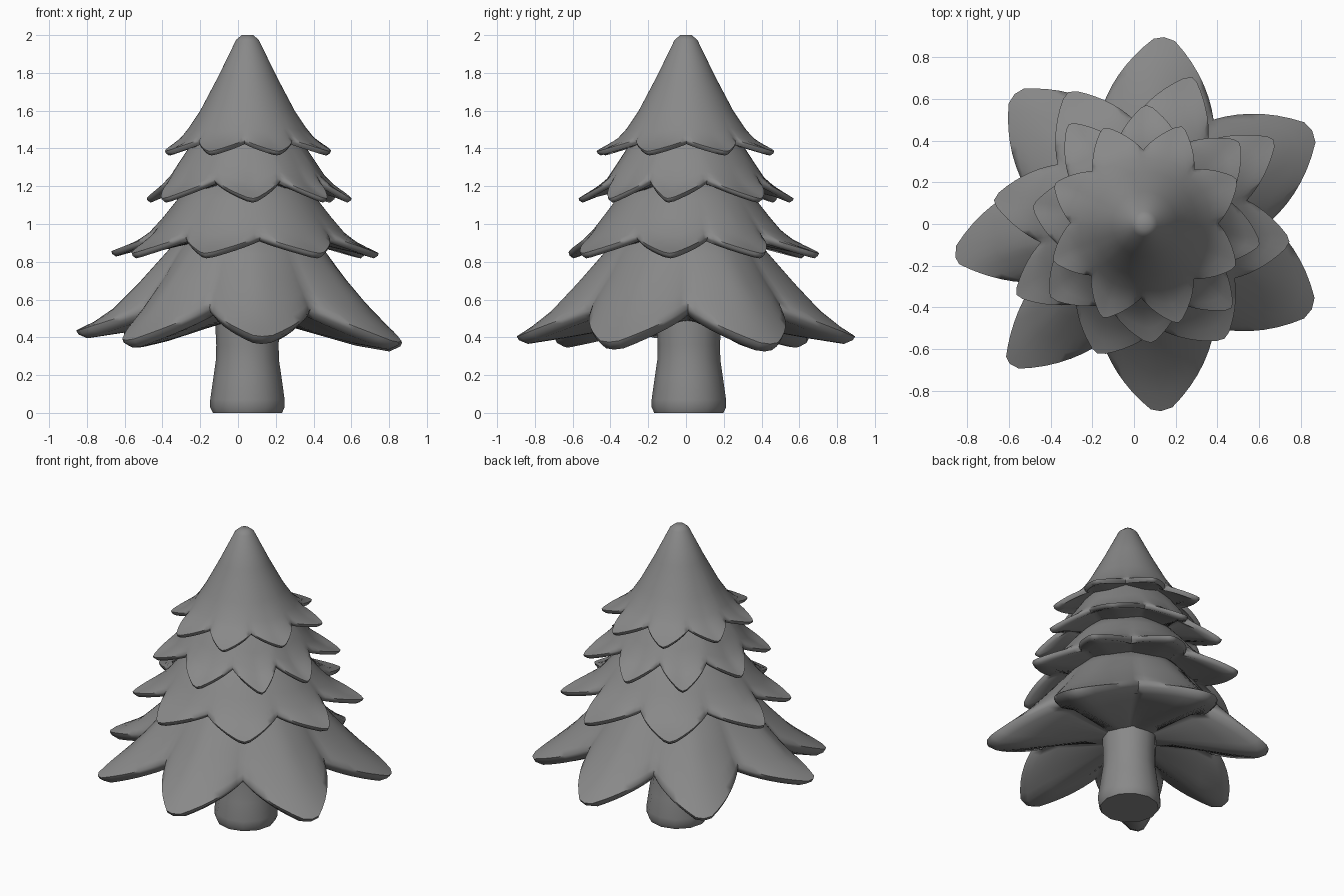
import bpy, bmesh, math

if "Cube" in bpy.data.objects:
    bpy.data.objects.remove(bpy.data.objects["Cube"])

CX, CY = 0.05, 0.0   # axis of the tree
grey = bpy.data.materials.new("dark_grey")
grey.diffuse_color = (0.25, 0.25, 0.25, 1)
grey.use_nodes = True
grey.node_tree.nodes["Principled BSDF"].inputs["Base Color"].default_value = grey.diffuse_color


def make_object(name, rings):
    """Skin closed rings (top to bottom) and cap both ends."""
    bm = bmesh.new()
    vs = [[bm.verts.new(p) for p in ring] for ring in rings]
    n = len(vs[0])
    for a, b in zip(vs, vs[1:]):
        for i in range(n):
            j = (i + 1) % n
            bm.faces.new((a[i], b[i], b[j], a[j]))
    bm.faces.new(vs[0])
    bm.faces.new(vs[-1][::-1])
    bmesh.ops.recalc_face_normals(bm, faces=bm.faces)
    me = bpy.data.meshes.new(name)
    bm.to_mesh(me)
    bm.free()
    me.materials.append(grey)
    ob = bpy.data.objects.new(name, me)
    bpy.context.collection.objects.link(ob)
    bpy.context.view_layer.objects.active = ob
    ob.select_set(True)
    bpy.ops.object.shade_smooth_by_angle(angle=math.radians(65))
    ob.select_set(False)
    return ob


def polar(a, r, z):
    return (CX + r * math.cos(a), CY + r * math.sin(a), z)


def tier(name, lobes, tip, valley, inner, lip, under, blunt, steps=8):
    """Skirt of pointed lobes; lobes = (angle, reach, tip lift), profiles = (r, z)."""
    samples = []   # angle, lobe weight, reach, lift
    n = len(lobes)
    for i, (a, reach, lift) in enumerate(lobes):
        prev = lobes[i - 1][0] - (360 if i == 0 else 0)
        nxt = lobes[(i + 1) % n][0] + (360 if i == n - 1 else 0)
        lo, hi = (prev + a) / 2, (a + nxt) / 2
        for k in range(2 * steps):
            t = k / steps if k <= steps else 2 - k / steps
            ang = lo + (a - lo) * t if k <= steps else hi + (a - hi) * t
            samples.append((math.radians(ang), min(1, t * blunt), reach, lift))
    last = len(tip) - 1
    rings = []
    for k in range(last + 1):
        ring = []
        f = (k / last) ** 2
        for a, w, reach, lift in samples:
            rt = tip[k][0] * (1 + (reach / tip[-1][0] - 1) * f)
            r = valley[k][0] * (1 - w) + rt * w
            z = valley[k][1] * (1 - w) + (tip[k][1] + lift * f) * w
            ring.append((a, r, z))
        rings.append(ring)
    edge = rings[-1]
    # rolled lip and underside
    rings.append([(a, r - lip[0] * 0.2, z - lip[1] * 0.5) for a, r, z in edge])
    rings.append([(a, r - lip[0], z - lip[1]) for a, r, z in edge])
    rings.append([(a, r * under[0], z - lip[1] + under[1]) for a, r, z in edge])
    rings.append([(a, inner[0], inner[1]) for a, r, z in edge])
    return make_object(name, [[polar(*p) for p in ring] for ring in rings])


# trunk
trunk = [(0.17, 0.55), (0.17, 0.46), (0.165, 0.36), (0.167, 0.28), (0.18, 0.19),
         (0.197, 0.07), (0.197, 0.03), (0.183, 0.0)]
make_object("trunk", [[(CX + r * math.cos(i * math.pi / 6),
                        0.015 + r * math.sin(i * math.pi / 6), z)
                       for i in range(12)] for r, z in trunk])

# bottom branches: seven large petals
tier("bottom_branches",
     [(-170, .92, .05), (-134, .93, 0), (-85, .90, .02), (-27, .90, -.01),
      (29, .92, -.02), (84, .90, .02), (135, .88, 0)],
     [(.28, 1.02), (.44, .84), (.58, .68), (.72, .53), (.83, .44), (.91, .385)],
     [(.28, 1.02), (.42, .84), (.49, .73), (.55, .65), (.59, .59), (.60, .555)],
     (.15, .485), (.06, .04), (.72, .03), 1.1)

# lower middle branches
tier("lower_middle_branches",
     [(-151, .70, 0), (-110, .66, 0), (-55, .67, 0), (-7, .70, 0),
      (33, .74, 0), (72, .74, 0), (120, .73, 0), (171, .73, .01)],
     [(.22, 1.3), (.37, 1.13), (.45, 1.03), (.53, .94), (.62, .88), (.71, .845)],
     [(.22, 1.3), (.37, 1.13), (.43, 1.05), (.475, .99), (.495, .96), (.505, .935)],
     (.3, .91), (.025, .027), (.82, .03), 1.06)

# upper middle branches
tier("upper_middle_branches",
     [(-142, .57, 0), (-87, .57, 0), (-44, .58, 0), (-10, .56, 0),
      (41, .60, 0), (89, .57, 0), (127, .60, 0), (171, .54, 0)],
     [(.2, 1.55), (.30, 1.42), (.37, 1.31), (.43, 1.22), (.50, 1.17), (.57, 1.135)],
     [(.2, 1.55), (.30, 1.42), (.36, 1.34), (.40, 1.28), (.415, 1.255), (.42, 1.235)],
     (.25, 1.2), (.022, .022), (.83, .03), 1.06)

# top cone of branches
tier("top_branches",
     [(-158, .47, 0), (-114, .49, 0), (-71, .50, 0), (-25, .48, 0),
      (26, .49, 0), (69, .50, 0), (113, .50, 0), (156, .47, 0)],
     [(.03, 2.0), (.06, 1.975), (.155, 1.78), (.25, 1.6), (.32, 1.49), (.40, 1.42), (.49, 1.385)],
     [(.03, 2.0), (.06, 1.975), (.155, 1.78), (.25, 1.6), (.31, 1.51), (.34, 1.47), (.355, 1.445)],
     (.2, 1.42), (.022, .022), (.83, .03), 1.06)
